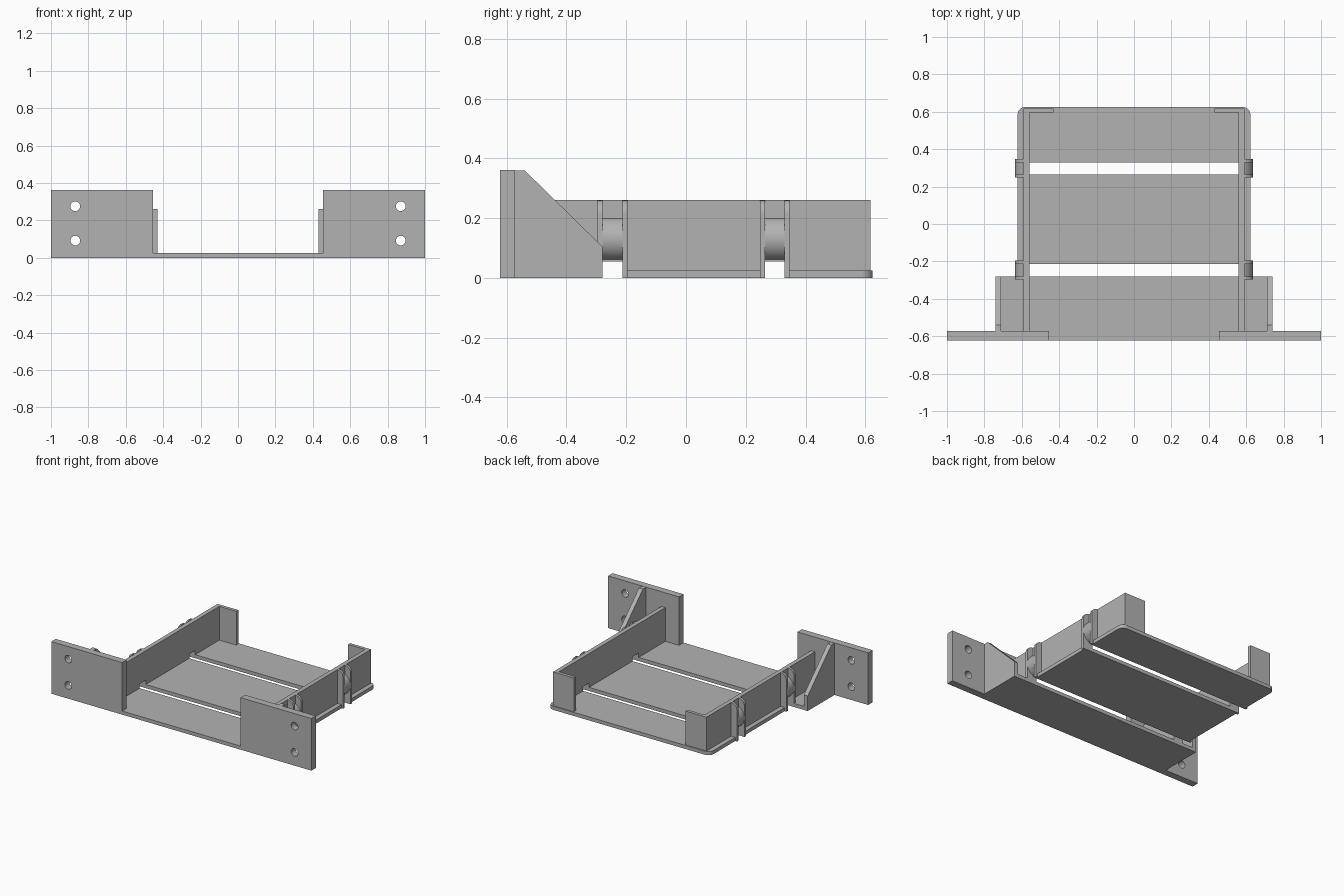
import bpy, bmesh, math
from mathutils import Vector

if "Cube" in bpy.data.objects:
    bpy.data.objects.remove(bpy.data.objects["Cube"], do_unlink=True)

grey = bpy.data.materials.new("plain grey")
grey.use_nodes = True
COLOUR = (0.45, 0.45, 0.45, 1)
grey.diffuse_color = COLOUR
grey.node_tree.nodes["Principled BSDF"].inputs["Base Color"].default_value = COLOUR


def prism(name, points, axis, lo, hi, smooth=False):
    """Extrude a flat outline along an axis; points hold the other two coordinates in order."""
    def place(p, d):
        c = list(p)
        c.insert("xyz".index(axis), d)
        return Vector(c)
    bm = bmesh.new()
    face = bm.faces.new([bm.verts.new(place(p, lo)) for p in points])
    ext = bmesh.ops.extrude_face_region(bm, geom=[face])
    moved = [v for v in ext["geom"] if isinstance(v, bmesh.types.BMVert)]
    bmesh.ops.translate(bm, verts=moved, vec=place((0, 0), hi - lo))
    bmesh.ops.recalc_face_normals(bm, faces=bm.faces)
    mesh = bpy.data.meshes.new(name)
    bm.to_mesh(mesh)
    bm.free()
    mesh.materials.append(grey)
    ob = bpy.data.objects.new(name, mesh)
    bpy.context.collection.objects.link(ob)
    if smooth:
        bpy.ops.object.select_all(action="DESELECT")
        ob.select_set(True)
        bpy.context.view_layer.objects.active = ob
        bpy.ops.object.shade_smooth_by_angle(angle=math.radians(30))
    return ob


def rect(a, b, c, d):
    return [(a, c), (b, c), (b, d), (a, d)]


def arc(cx, cy, r, start, end, steps=12):
    angles = [math.radians(start + (end - start) * i / steps) for i in range(steps + 1)]
    return [(cx + r * math.cos(t), cy + r * math.sin(t)) for t in angles]


FLOOR, WALL_TOP, NOTCH = 0.025, 0.26, 0.055
IN, OUT, EDGE, BULGE = 0.56, 0.59, 0.622, 0.635
FRONT, BACK = -0.622, 0.625
PLATE_BACK = -0.573
GAPS = [(-0.28, -0.213), (0.265, 0.33)]
RIB = 0.017

# Floor panels separated by two open slots
prism("front_floor", rect(-0.74, 0.74, FRONT, GAPS[0][0]), "z", 0, FLOOR)
prism("middle_floor", rect(-EDGE, EDGE, GAPS[0][1], GAPS[1][0]), "z", 0, FLOOR)
R = 0.04
back_outline = ([(-EDGE, GAPS[1][1]), (EDGE, GAPS[1][1])]
                + arc(EDGE - R, BACK - R, R, 0, 90)
                + arc(R - EDGE, BACK - R, R, 90, 180))
prism("back_floor", back_outline, "z", 0, FLOOR, smooth=True)

# Outlines shared by both sides
wall_outline = [(PLATE_BACK, 0)]
for a, b in GAPS:
    wall_outline += [(a, 0), (a, NOTCH), (b, NOTCH), (b, 0)]
wall_outline += [(0.615, 0), (0.615, WALL_TOP), (PLATE_BACK, WALL_TOP)]
gusset_outline = [(PLATE_BACK, 0), (-0.28, 0), (-0.28, 0.105), (-0.54, 0.36), (PLATE_BACK, 0.36)]

for side, s in (("left", 1), ("right", -1)):
    def span(a, b):
        return sorted((a * s, b * s))

    # Long side wall, inward back lip and triangular brace
    prism(side + "_wall", wall_outline, "x", *span(IN, OUT))
    prism(side + "_back_lip", rect(*span(0.43, OUT), 0.595, 0.618), "z", 0, WALL_TOP)
    prism(side + "_gusset", gusset_outline, "x", *span(0.71, 0.74))

    # Mounting plate with two screw holes
    plate = prism(side + "_mounting_plate", rect(*span(0.455, 1), 0, 0.362), "y", FRONT, PLATE_BACK)
    for i, z in enumerate((0.092, 0.275)):
        cutter = prism(f"{side}_hole_cutter_{i}", arc(0.87 * s, z, 0.026, 0, 345, 23),
                       "y", FRONT - 0.1, PLATE_BACK + 0.1)
        cut = plate.modifiers.new("screw_hole", "BOOLEAN")
        cut.operation, cut.solver, cut.object = "DIFFERENCE", "EXACT", cutter
        bpy.context.view_layer.objects.active = plate
        bpy.ops.object.modifier_apply(modifier=cut.name)
        bpy.data.objects.remove(cutter, do_unlink=True)

    # Rounded boss over each slot, held between two upright ribs
    boss = [(x * s, z) for x, z in arc(IN, 0.13, 0.075, -90, 90, 20)]
    top = WALL_TOP - (BULGE - OUT)
    rib = [(x * s, z) for x, z in [(OUT, 0), (BULGE, 0)] + arc(OUT, top, BULGE - OUT, 0, 90)]
    for n, (a, b) in zip(("front", "rear"), GAPS):
        prism(f"{side}_{n}_boss", boss, "y", a, b, smooth=True)
        prism(f"{side}_{n}_rib_a", rib, "y", a - RIB, a, smooth=True)
        prism(f"{side}_{n}_rib_b", rib, "y", b, b + RIB, smooth=True)
